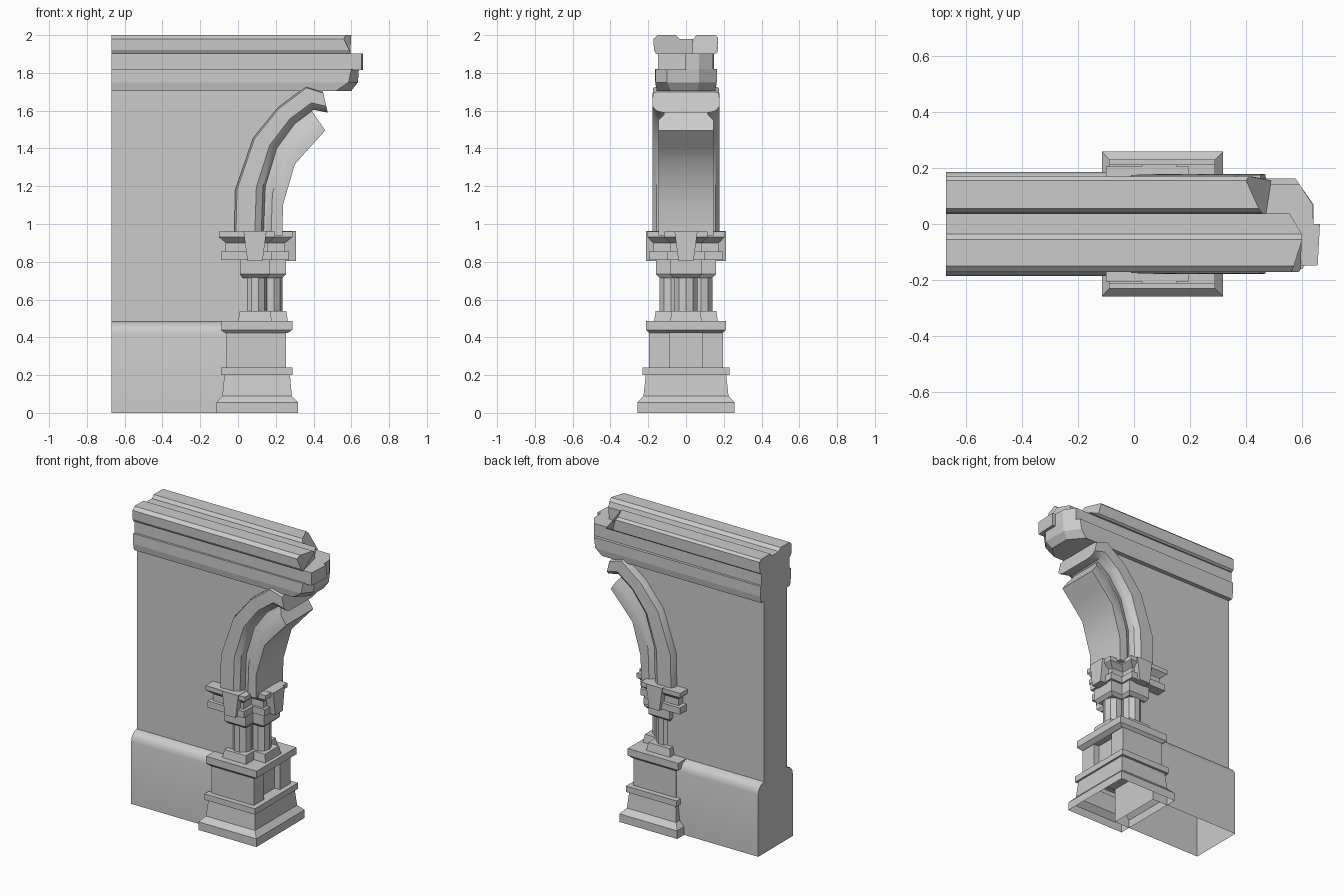
import bpy, bmesh, math


def loft(name, rings, cap_start=True, cap_end=True, smooth=False):
    """Skin a list of equal-length closed 3D rings."""
    bm = bmesh.new()
    vr = [[bm.verts.new(p) for p in r] for r in rings]
    n = len(vr[0])
    for a, b in zip(vr, vr[1:]):
        for i in range(n):
            j = (i + 1) % n
            bm.faces.new((a[i], a[j], b[j], b[i]))
    if cap_start:
        bm.faces.new(vr[0][::-1])
    if cap_end:
        bm.faces.new(vr[-1])
    bmesh.ops.recalc_face_normals(bm, faces=bm.faces)
    me = bpy.data.meshes.new(name)
    bm.to_mesh(me)
    bm.free()
    ob = bpy.data.objects.new(name, me)
    bpy.context.collection.objects.link(ob)
    if smooth:
        bpy.ops.object.select_all(action='DESELECT')
        ob.select_set(True)
        bpy.context.view_layer.objects.active = ob
        bpy.ops.object.shade_smooth_by_angle(angle=math.radians(35))
    return ob


def at_z(plan, z):
    return [(x, y, z) for x, y in plan]


def rect(x0, x1, y):
    return [(x0, -y), (x1, -y), (x1, y), (x0, y)]


def tee(x0, xa, xb, ya, yb):
    """Wide block plus a narrower projection toward +x."""
    return [(x0, -ya), (xa, -ya), (xa, -yb), (xb, -yb),
            (xb, yb), (xa, yb), (xa, ya), (x0, ya)]


def circle(cx, cy, r, n=10):
    return [(cx + r * math.cos(2 * math.pi * i / n),
             cy + r * math.sin(2 * math.pi * i / n)) for i in range(n)]


L = -0.67

# Wall slab, its right edge hidden behind the arch
wall = [(L, 0.3), (0.05, 0.3), (0.05, 1.18), (0.14, 1.41),
        (0.26, 1.56), (0.38, 1.65), (0.42, 1.72), (0.42, 1.75), (L, 1.75)]
loft("wall", [[(x, y, z) for x, z in wall] for y in (-0.125, 0.125)])

# Dado with rounded top, open underneath
half = [(0.185, 0), (0.185, 0.42), (0.178, 0.45), (0.16, 0.472), (0.125, 0.485)]
prof = half + [(-y, z) for y, z in reversed(half)]
dado = loft("wall_dado", [[(x, y, z) for y, z in prof] for x in (L, 0.0)], smooth=True)
bm = bmesh.new()
bm.from_mesh(dado.data)
bmesh.ops.delete(bm, geom=[f for f in bm.faces if all(v.co.z < 0.001 for v in f.verts)],
                 context='FACES_ONLY')
bm.to_mesh(dado.data)
bm.free()

# Pedestal: foot, panelled body, cap
foot = [(-0.115, 0.318, 0.258, 0), (-0.115, 0.318, 0.258, 0.055),
        (-0.083, 0.285, 0.225, 0.09), (-0.072, 0.275, 0.213, 0.2),
        (-0.09, 0.288, 0.23, 0.2), (-0.09, 0.288, 0.23, 0.24)]
loft("pedestal_foot", [at_z(rect(a, b, y), z) for a, b, y, z in foot], cap_start=False)
body = [(-0.06, -0.195), (0.255, -0.195), (0.255, -0.085), (0.215, -0.085),
        (0.215, 0.085), (0.255, 0.085), (0.255, 0.195), (-0.06, 0.195)]
loft("pedestal_body", [at_z(body, z) for z in (0.235, 0.435)])
cap = [(-0.065, 0.262, 0.195, 0.422), (-0.09, 0.288, 0.212, 0.44),
       (-0.09, 0.288, 0.212, 0.487)]
loft("pedestal_cap", [at_z(rect(a, b, y), z) for a, b, y, z in cap])

# Clustered columns with shared plinth and necking
loft("column_plinth", [at_z(tee(0.0, 0.18, 0.265, 0.17, 0.085), 0.48),
                       at_z(tee(0.01, 0.17, 0.255, 0.16, 0.075), 0.54)])
for i, (cx, cy) in enumerate([(0.09, -0.08), (0.09, 0.08), (0.172, 0)]):
    loft(f"column_shaft_{i + 1}", [at_z(circle(cx, cy, 0.063), z) for z in (0.53, 0.73)],
         smooth=True)
loft("column_necking", [at_z(tee(0.025, 0.155, 0.235, 0.138, 0.068), 0.715),
                        at_z(tee(0.01, 0.17, 0.255, 0.16, 0.085), 0.735),
                        at_z(tee(0.01, 0.17, 0.255, 0.16, 0.085), 0.815)])

# Capital mouldings
capital = [(-0.09, 0.18, 0.27, 0.195, 0.10, 0.81), (-0.09, 0.18, 0.27, 0.195, 0.10, 0.855),
           (-0.065, 0.16, 0.25, 0.172, 0.085, 0.855), (-0.065, 0.16, 0.25, 0.172, 0.085, 0.9),
           (-0.10, 0.195, 0.288, 0.205, 0.115, 0.93), (-0.10, 0.195, 0.288, 0.205, 0.115, 0.96)]
loft("capital", [at_z(tee(*c[:5]), c[5]) for c in capital])

# Tapered key blocks on the three free faces
for s, side in ((-1, "front"), (1, "back")):
    loft(f"key_block_{side}", [
        [(0.09 - w, s * 0.1, z), (0.09 + w, s * 0.1, z),
         (0.09 + w, s * 0.213, z), (0.09 - w, s * 0.213, z)]
        for w, z in ((0.04, 0.805), (0.061, 0.962))])
loft("key_block_right", [
    [(0.2, -w, z), (0.307, -w, z), (0.307, w, z), (0.2, w, z)]
    for w, z in ((0.04, 0.805), (0.061, 0.962))])


# Arch: outer and inner bands swept through the same stations
outer = [(-0.02, 0.94), (-0.015, 1.18), (0.08, 1.455), (0.21, 1.615), (0.36, 1.728), (0.45, 1.70)]
groove = [(0.135, 0.94), (0.145, 1.2), (0.205, 1.4), (0.30, 1.53), (0.40, 1.605), (0.475, 1.59)]
inner = [(0.235, 0.94), (0.238, 1.10), (0.30, 1.315), (0.38, 1.405), (0.462, 1.495)]


def band(name, pa, pb, section):
    rings = []
    sec = section + [(t, -y) for t, y in reversed(section)]
    for (ax, az), (bx, bz) in zip(pa, pb):
        rings.append([(ax + (bx - ax) * t, y, az + (bz - az) * t) for t, y in sec])
    loft(name, rings, smooth=True)


band("arch_outer_band", outer, groove,
     [(0, 0.15), (0.06, 0.175), (0.7, 0.178), (0.92, 0.155), (1, 0.12)])
groove_end = groove[:4] + [(0.40, 1.585)]
band("arch_inner_band", groove_end, inner,
     [(-0.2, 0.115), (0.1, 0.118), (0.4, 0.145), (1, 0.145)])

# Cornice: lower moulding and fillet, broken at the right end
tip = [(0.60, -0.16), (0.64, -0.10), (0.64, 0.07), (0.575, 0.163)]


def plan(y, end):
    return [(L, -y)] + end + [(L, y)]


loft("cornice_lower", [
    at_z(plan(0.155, [(0.52, -0.155), (0.60, -0.08), (0.60, 0.06), (0.52, 0.155)]), 1.705),
    at_z(plan(0.163, [(0.585, -0.163), (0.635, -0.1), (0.63, 0.07), (0.565, 0.163)]), 1.75),
    at_z(plan(0.163, tip), 1.82)])
loft("cornice_fillet", [
    at_z(plan(0.148, [(0.655, -0.148), (0.663, 0), (0.64, 0), (0.637, 0.07), (0.59, 0.142)]), z)
    for z in (1.815, 1.902)])


# Cornice coping: two rolls, the rear one broken off shorter
def coping(name, pts):
    loft(name, [[(L, y, z) for y, z, e in pts], [(e, y, z) for y, z, e in pts]])


coping("coping_front", [
    (0.037, 1.9, 0.55), (0.037, 1.98, 0.555), (-0.035, 1.98, 0.598), (-0.055, 2.0, 0.60),
    (-0.15, 2.0, 0.57), (-0.172, 1.98, 0.56), (-0.17, 1.92, 0.59), (-0.158, 1.9, 0.595)])
coping("coping_rear", [
    (0.03, 1.9, 0.47), (0.04, 1.98, 0.455), (0.055, 2.0, 0.445), (0.155, 2.0, 0.40),
    (0.17, 1.985, 0.41), (0.168, 1.91, 0.43), (0.155, 1.9, 0.49)])
